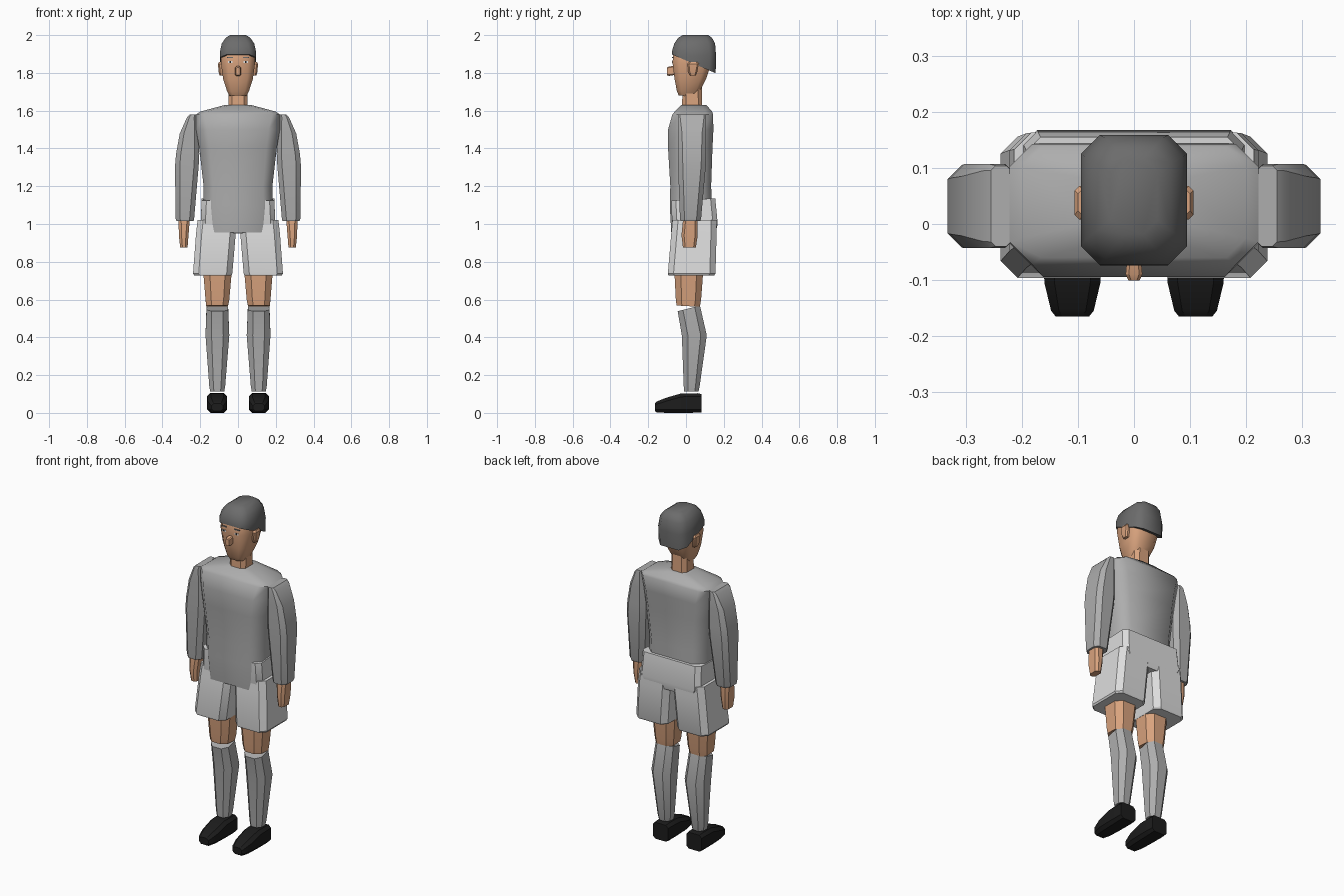
import bpy, bmesh, math


def material(name, rgb):
    m = bpy.data.materials.new(name)
    m.diffuse_color = (*rgb, 1)
    return m


SHIRT = material("grey shirt", (0.42, 0.42, 0.42))
SHORTS = material("light shorts", (0.72, 0.72, 0.72))
SKIN = material("skin", (0.70, 0.37, 0.21))
HAIR = material("dark grey hair", (0.15, 0.15, 0.15))
SHOE = material("black leather", (0.012, 0.012, 0.012))
WHITE = material("eye white", (0.8, 0.8, 0.8))


def octagon(x0, x1, y0, y1, c):
    """Rectangle with cut corners."""
    return [(x0 + c, y0), (x1 - c, y0), (x1, y0 + c), (x1, y1 - c),
            (x1 - c, y1), (x0 + c, y1), (x0, y1 - c), (x0, y0 + c)]


def loft(name, rings, mat, side=1, angle=30, along_y=False):
    """Skin rings of (x0, x1, y0, y1, z, corner, optional tilt in y)."""
    bm = bmesh.new()
    loops = []
    for ring in rings:
        x0, x1, y0, y1, z, c = ring[:6]
        tilt = ring[6] if len(ring) > 6 else 0
        mid = (y0 + y1) / 2
        loop = []
        for x, y in octagon(x0, x1, y0, y1, c):
            h = z + tilt * (y - mid)
            loop.append(bm.verts.new((x * side, h, y) if along_y else (x * side, y, h)))
        loops.append(loop)
    for a, b in zip(loops, loops[1:]):
        for i in range(8):
            j = (i + 1) % 8
            bm.faces.new((a[i], a[j], b[j], b[i]))
    bm.faces.new(loops[0])
    bm.faces.new(loops[-1])
    bmesh.ops.recalc_face_normals(bm, faces=bm.faces)
    me = bpy.data.meshes.new(name)
    bm.to_mesh(me)
    bm.free()
    me.materials.append(mat)
    ob = bpy.data.objects.new(name, me)
    bpy.context.collection.objects.link(ob)
    bpy.ops.object.select_all(action='DESELECT')
    ob.select_set(True)
    bpy.context.view_layer.objects.active = ob
    bpy.ops.object.shade_smooth_by_angle(angle=math.radians(angle))
    return ob


def centred(hx, y0, y1, z, c, tilt=0):
    return (-hx, hx, y0, y1, z, c, tilt)


# Shirt body
loft("shirt_body", [
    centred(.175, -.078, .13, .955, .05),
    centred(.185, -.086, .138, 1.10, .05),
    centred(.182, -.083, .133, 1.20, .05),
    centred(.205, -.095, .14, 1.40, .055),
    centred(.222, -.095, .145, 1.50, .06),
    centred(.222, -.072, .143, 1.58, .04),
    centred(.20, -.060, .138, 1.595, .035),
    centred(.07, -.026, .108, 1.63, .03),
], SHIRT, angle=50)

# Shorts waist block
loft("shorts_waist", [
    centred(.17, -.060, .155, .95, .02),
    centred(.198, -.074, .168, 1.00, .025),
    centred(.192, -.078, .155, 1.13, .025, .05),
], SHORTS)

# Neck
loft("neck", [
    centred(.052, -.022, .086, 1.58, .02),
    centred(.050, -.018, .084, 1.73, .02),
], SKIN)

# Head
loft("head", [
    centred(.045, -.038, .055, 1.678, .02, -.05),
    centred(.058, -.048, .075, 1.705, .022, .05),
    centred(.078, -.060, .105, 1.765, .03),
    centred(.090, -.071, .135, 1.85, .036),
    centred(.088, -.068, .145, 1.91, .036),
    centred(.070, -.050, .125, 1.96, .03),
], SKIN, angle=50)

# Hair cap with sloping lower edge
loft("hair", [
    centred(.094, -.074, .157, 1.848, .034, -.43),
    centred(.095, -.073, .159, 1.905, .034, -.12),
    centred(.086, -.062, .154, 1.955, .034),
    centred(.066, -.042, .138, 1.985, .03),
    centred(.042, -.018, .118, 2.0, .025),
], HAIR, angle=50)

# Nose, widest near the tip
loft("nose", [
    centred(.010, 1.788, 1.828, -.101, .005),
    centred(.015, 1.784, 1.834, -.090, .006),
    centred(.012, 1.790, 1.838, -.055, .005),
], SKIN, along_y=True)

for side, label in ((-1, "right"), (1, "left")):
    # Ear
    loft(f"{label}_ear", [
        (.070, .097, .022, .052, 1.785, .006),
        (.070, .103, .012, .060, 1.805, .008),
        (.070, .106, .008, .068, 1.848, .008),
        (.070, .100, .016, .062, 1.858, .008),
    ], SKIN, side)

    # Eye plate, pupil and brow
    for part, x0, x1, z, half, y, mat in (
            ("eye", .028, .054, 1.857, .005, -.0735, WHITE),
            ("pupil", .037, .045, 1.857, .005, -.0745, SHOE),
            ("brow", .026, .058, 1.882, .003, -.0735, HAIR)):
        loft(f"{label}_{part}", [
            (x0, x1, z - half, z + half, y, .001),
            (x0, x1, z - half, z + half, y + .008, .001),
        ], mat, side, along_y=True)

    # Upper and lower sleeve
    loft(f"{label}_sleeve", [
        (.235, .326, -.030, .075, 1.015, .022),
        (.232, .331, -.032, .080, 1.03, .024),
        (.208, .333, -.042, .105, 1.31, .025),
        (.205, .328, -.043, .107, 1.37, .025),
        (.208, .308, -.043, .107, 1.48, .022),
        (.220, .270, -.043, .107, 1.565, .012),
        (.220, .255, -.040, .104, 1.58, .008),
    ], SHIRT, side)

    # Hand
    loft(f"{label}_hand", [
        (.267, .306, -.016, .052, .875, .012),
        (.262, .313, -.024, .062, .94, .014),
        (.255, .315, -.015, .060, 1.03, .014),
    ], SKIN, side)

    # Shorts leg
    loft(f"{label}_shorts_leg", [
        (.034, .232, -.093, .150, .728, .03),
        (.030, .238, -.096, .156, .738, .03),
        (.012, .222, -.078, .162, .95, .03),
        (.004, .214, -.072, .163, 1.02, .03),
    ], SHORTS, side)

    # Bare thigh and knee
    loft(f"{label}_thigh", [
        (.053, .168, -.050, .073, .565, .028, -.06),
        (.046, .172, -.054, .080, .60, .03),
        (.032, .185, -.062, .092, .76, .035),
    ], SKIN, side)

    # Long sock with calf bulge
    loft(f"{label}_sock", [
        (.073, .147, -.010, .066, .112, .02),
        (.068, .152, -.012, .072, .14, .022),
        (.046, .172, -.022, .110, .41, .032),
        (.052, .167, -.044, .074, .553, .028, .25),
    ], SHIRT, side)

    # Shoe, heel to toe
    loft(f"{label}_shoe", [
        (.060, .160, .003, .100, .082, .015),
        (.057, .163, .001, .104, .060, .016),
        (.057, .163, .000, .103, -.025, .018),
        (.060, .160, .000, .080, -.105, .018),
        (.072, .148, .003, .060, -.155, .014),
        (.080, .140, .010, .050, -.165, .012),
    ], SHOE, side, along_y=True)
